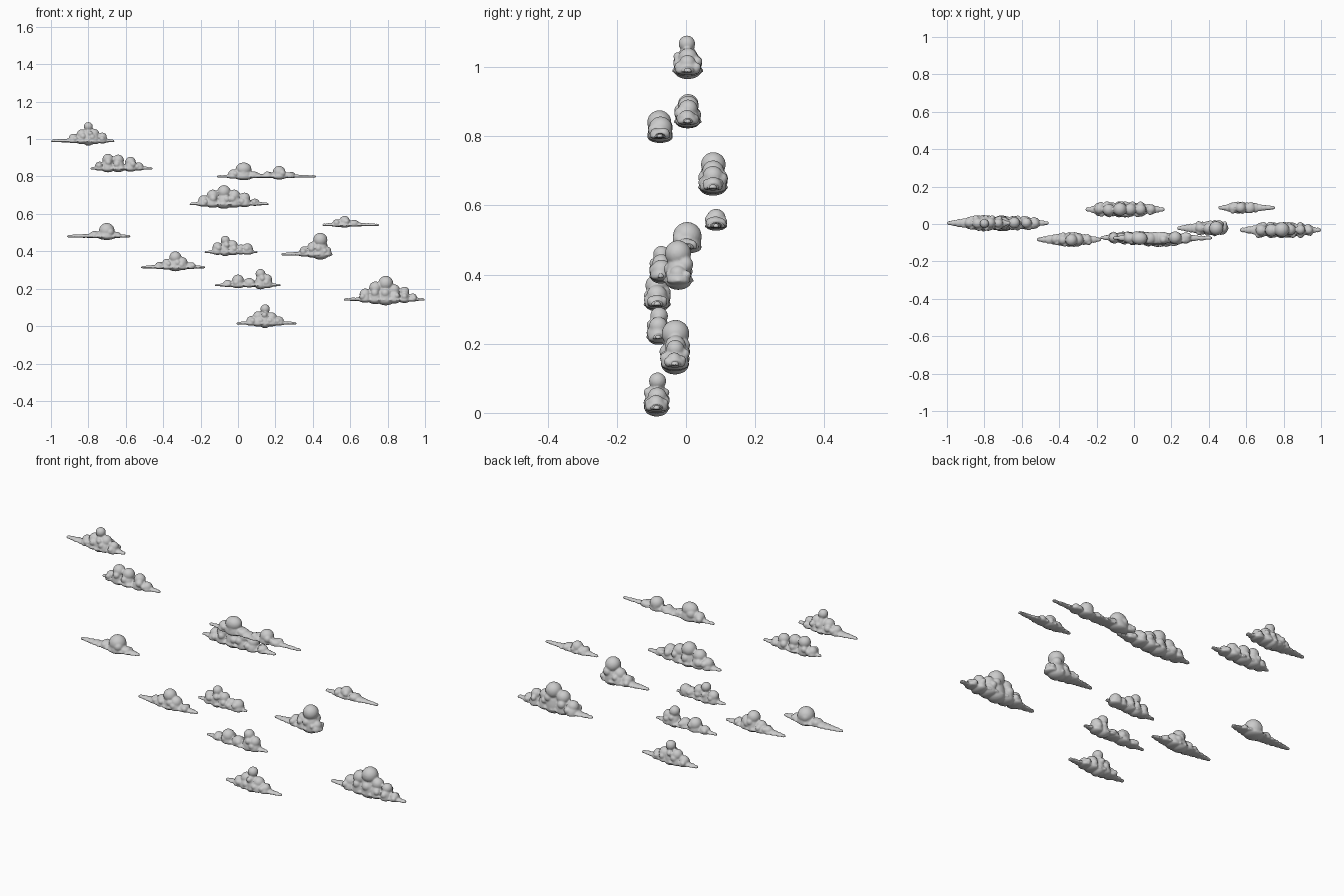
import bpy, bmesh, random
from mathutils import Matrix, Vector

random.seed(4)


def puff(bm, centre, radii):
    """Add one ellipsoid puff; anything under the cloud base is squashed nearly flat."""
    made = bmesh.ops.create_icosphere(bm, subdivisions=3, radius=1.0)
    for v in made["verts"]:
        v.co = Vector(v.co[i] * radii[i] + centre[i] for i in range(3))
        if v.co.z < 0:
            v.co.z *= 0.3


def cloud(name, x0, x1, y, z, half, *bumps):
    """Cloud from x0 to x1 on base height z; each bump is (x, height, radius)."""
    bm = bmesh.new()
    weight = sum(b[1] ** 2 for b in bumps)
    peak = sum(b[0] * b[1] ** 2 for b in bumps) / weight
    peak = min(max(peak, x0 + 0.07), x1 - 0.07)
    # thin skirt that tapers to both tips
    n = 13
    step = (x1 - x0) / n
    for i in range(n):
        x = x0 + step * (i + 0.5)
        t = (peak - x) / (peak - x0) if x < peak else (x - peak) / (x1 - peak)
        ry = half * (0.2 + 0.8 * (1 - t ** 1.2)) * random.uniform(0.9, 1.04)
        rx = step * (0.5 if i in (0, n - 1) else 0.95)
        puff(bm, (x, 0, 0), (rx, min(ry, half), 0.008 + 0.3 * ry))
    # rounded tops, each on a wider shoulder
    for x, top, r in bumps:
        wide = min(half * 0.85, 0.012 + 0.5 * top)
        puff(bm, (x, 0, 0), (r * 1.15, max(wide, min(r, half)), top * 0.72))
        rr = min(r, half * 0.95)
        puff(bm, (x, random.uniform(-0.003, 0.003), top - min(rr, top * 0.7)),
             (r, rr, min(rr, top * 0.7)))
        # small side puffs
        for s in (-1, 1):
            q = r * random.uniform(0.5, 0.65)
            puff(bm, (x + random.uniform(-0.5, 0.5) * r, s * max(0, wide - q * 0.8),
                      top * random.uniform(0.25, 0.45)), (q, q, q))
    mesh = bpy.data.meshes.new(name)
    bm.to_mesh(mesh)
    bm.free()
    ob = bpy.data.objects.new(name, mesh)
    bpy.context.collection.objects.link(ob)
    ob.location = (0, y, z)
    # fuse the puffs into one soft skin
    rm = ob.modifiers.new("fuse", "REMESH")
    rm.mode = "VOXEL"
    rm.voxel_size = 0.004
    rm.use_smooth_shade = True
    sm = ob.modifiers.new("soften", "SMOOTH")
    sm.factor = 0.5
    sm.iterations = 3
    return ob


# upper left pair
cloud("cloud_top_left", -1.0, -0.66, 0.005, 0.987, 0.046,
      (-0.80, 0.104, 0.024), (-0.835, 0.065, 0.028), (-0.77, 0.068, 0.028),
      (-0.88, 0.042, 0.025), (-0.725, 0.048, 0.024))
cloud("cloud_upper_left", -0.79, -0.455, 0.005, 0.84, 0.042,
      (-0.695, 0.082, 0.03), (-0.64, 0.077, 0.03), (-0.575, 0.066, 0.028),
      (-0.74, 0.04, 0.025), (-0.53, 0.036, 0.025))
# upper middle pair
cloud("cloud_upper_middle", -0.115, 0.42, -0.075, 0.797, 0.037,
      (0.03, 0.078, 0.042), (0.22, 0.06, 0.034), (-0.025, 0.042, 0.028),
      (0.085, 0.03, 0.03), (0.16, 0.025, 0.03), (0.275, 0.026, 0.03))
cloud("cloud_rear_middle", -0.26, 0.165, 0.078, 0.65, 0.046,
      (-0.075, 0.104, 0.036), (-0.135, 0.08, 0.032), (-0.185, 0.05, 0.028),
      (-0.02, 0.08, 0.032), (0.035, 0.064, 0.03), (0.09, 0.032, 0.025))
# small cloud on the right
cloud("cloud_rear_right", 0.45, 0.755, 0.087, 0.538, 0.035,
      (0.57, 0.052, 0.028), (0.53, 0.034, 0.025), (0.62, 0.03, 0.028))
# middle row
cloud("cloud_left", -0.915, -0.575, 0.003, 0.477, 0.044,
      (-0.702, 0.075, 0.042), (-0.765, 0.032, 0.03), (-0.65, 0.028, 0.025))
cloud("cloud_centre", -0.18, 0.105, -0.073, 0.393, 0.035,
      (-0.068, 0.09, 0.024), (-0.11, 0.056, 0.026), (-0.028, 0.066, 0.026),
      (0.015, 0.044, 0.025), (0.05, 0.05, 0.03))
cloud("cloud_right", 0.23, 0.505, -0.022, 0.381, 0.045,
      (0.44, 0.118, 0.038), (0.40, 0.07, 0.03), (0.355, 0.046, 0.026),
      (0.475, 0.045, 0.024))
cloud("cloud_lower_left", -0.52, -0.175, -0.083, 0.312, 0.042,
      (-0.335, 0.088, 0.032), (-0.30, 0.058, 0.03), (-0.38, 0.048, 0.026),
      (-0.42, 0.032, 0.024), (-0.25, 0.03, 0.024))
# lower row
cloud("cloud_lower_middle", -0.125, 0.23, -0.08, 0.216, 0.036,
      (0.12, 0.09, 0.026), (0.155, 0.062, 0.027), (0.0, 0.06, 0.032),
      (0.06, 0.042, 0.03), (-0.055, 0.032, 0.025))
cloud("cloud_lower_right", 0.565, 1.0, -0.032, 0.139, 0.047,
      (0.79, 0.13, 0.04), (0.735, 0.1, 0.034), (0.68, 0.062, 0.03),
      (0.835, 0.085, 0.03), (0.89, 0.072, 0.026), (0.935, 0.036, 0.022))
cloud("cloud_bottom", -0.01, 0.315, -0.085, 0.012, 0.041,
      (0.145, 0.105, 0.025), (0.108, 0.068, 0.028), (0.18, 0.062, 0.028),
      (0.07, 0.042, 0.025), (0.22, 0.04, 0.025))
